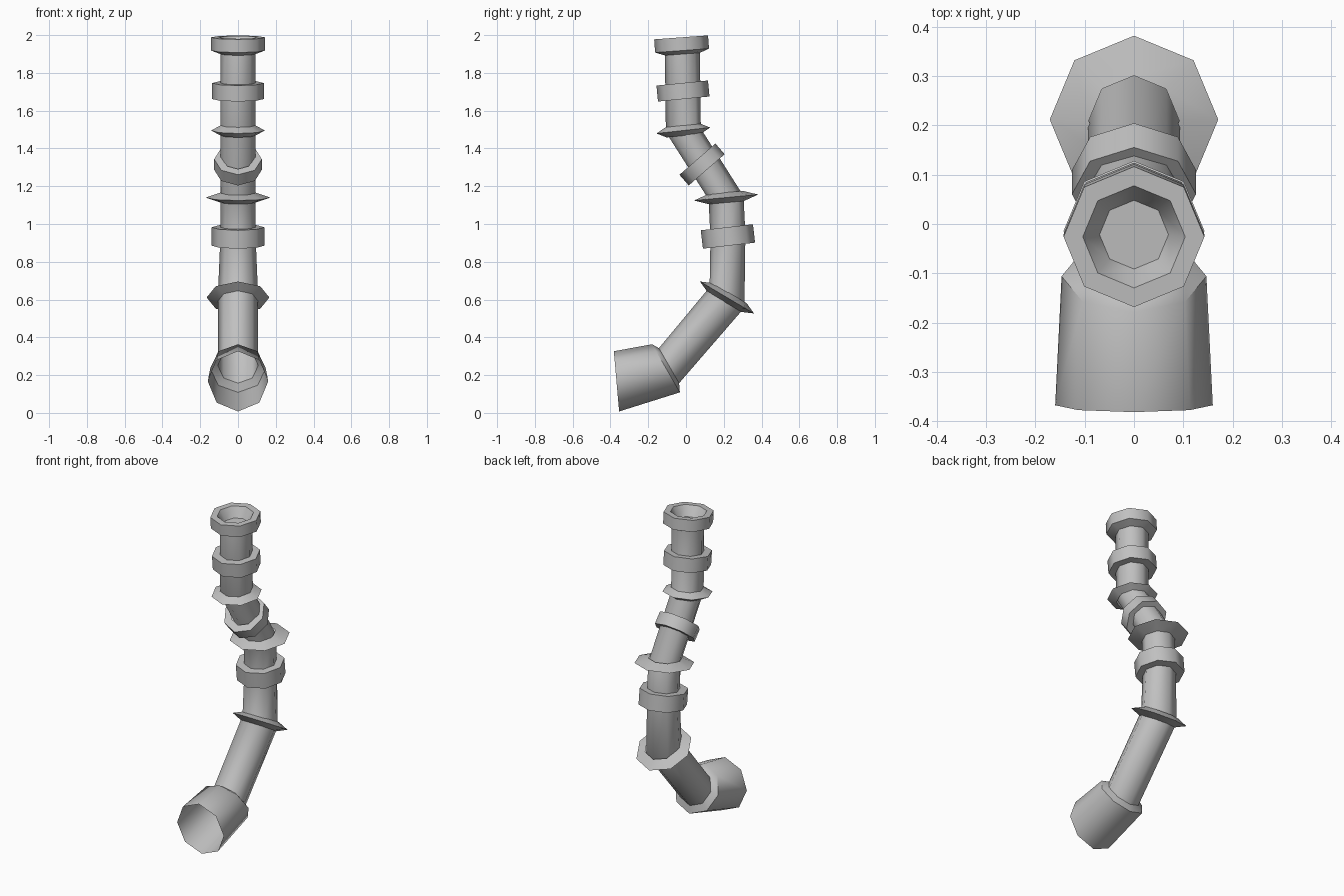
import bpy, bmesh
from math import radians, sin, cos, tau
from mathutils import Matrix, Vector

SIDES = 8
if "Cube" in bpy.data.objects:
    bpy.data.objects.remove(bpy.data.objects["Cube"])

grey = bpy.data.materials.new("plain grey")
grey.use_nodes = True
colour = (0.53, 0.53, 0.53, 1)
grey.diffuse_color = colour
grey.node_tree.nodes["Principled BSDF"].inputs["Base Color"].default_value = colour


def loft(name, rings, cap_end=False):
    """Skin a chain of octagonal rings, each given as (y, z, tilt, radius)."""
    bm = bmesh.new()
    loops = []
    for y, z, tilt, radius in rings:
        turn = Matrix.Rotation(radians(tilt), 3, "X")
        loop = []
        for i in range(SIDES):
            a = tau * i / SIDES
            point = turn @ Vector((radius * sin(a), radius * cos(a), 0))
            loop.append(bm.verts.new(point + Vector((0, y, z))))
        loops.append(loop)
    for low, high in zip(loops, loops[1:]):
        for i in range(SIDES):
            j = (i + 1) % SIDES
            bm.faces.new((low[j], low[i], high[i], high[j]))
    if cap_end:
        bm.faces.new(list(reversed(loops[-1])))
    mesh = bpy.data.meshes.new(name)
    bm.to_mesh(mesh)
    bm.free()
    mesh.materials.append(grey)
    obj = bpy.data.objects.new(name, mesh)
    bpy.context.collection.objects.link(obj)
    bpy.ops.object.select_all(action="DESELECT")
    obj.select_set(True)
    bpy.context.view_layer.objects.active = obj
    bpy.ops.object.shade_smooth_by_angle(angle=radians(50))
    return obj


def turned(name, y, z, tilt, profile, cap_end=False):
    """Sweep a (radius, offset) profile about an axis tilted in the side plane."""
    t = radians(tilt)
    rings = [(y - sin(t) * h, z + cos(t) * h, tilt, r) for r, h in profile]
    return loft(name, rings, cap_end)


def collar(name, y, z, tilt, radius, height):
    h = height / 2
    turned(name, y, z, tilt, [(0.08, -h), (radius, -h), (radius, h), (0.08, h)])


def flange(name, y, z, tilt, radius, tube):
    turned(name, y, z, tilt, [(tube, -0.027), (radius, 0), (tube, 0.027)])


# Bent pipe, bottom to top
loft("pipe", [
    (-0.09, 0.25, -60, 0.107),
    (0.217, 0.611, -30.6, 0.107),
    (0.222, 0.934, 6, 0.093),
    (0.212, 1.14, 5.5, 0.093),
    (-0.014, 1.495, 6, 0.093),
    (-0.019, 1.90, 4.2, 0.093),
])

# Open bell at the foot, with its shoulder closing on to the pipe
loft("foot_bell", [
    (-0.368, 0.167, -85, 0.16),
    (-0.106, 0.236, -60, 0.147),
    (-0.09, 0.25, -60, 0.107),
])

# Sharp flanges at the bends
flange("lower_flange", 0.217, 0.611, -30.6, 0.166, 0.105)
flange("middle_flange", 0.212, 1.14, 5.3, 0.171, 0.092)
flange("upper_flange", -0.014, 1.495, 6.3, 0.143, 0.092)

# Plain collars between the bends
collar("lower_collar", 0.222, 0.934, 6.6, 0.139, 0.098)
collar("middle_collar", 0.085, 1.315, 41, 0.126, 0.075)
collar("upper_collar", -0.016, 1.704, 5.6, 0.137, 0.085)

# Top rim with a tapered, closed recess
turned("top_rim", -0.026, 1.988, 4.2, [
    (0.09, -0.09), (0.143, -0.07), (0.143, 0),
    (0.104, 0), (0.07, -0.06)], cap_end=True)
